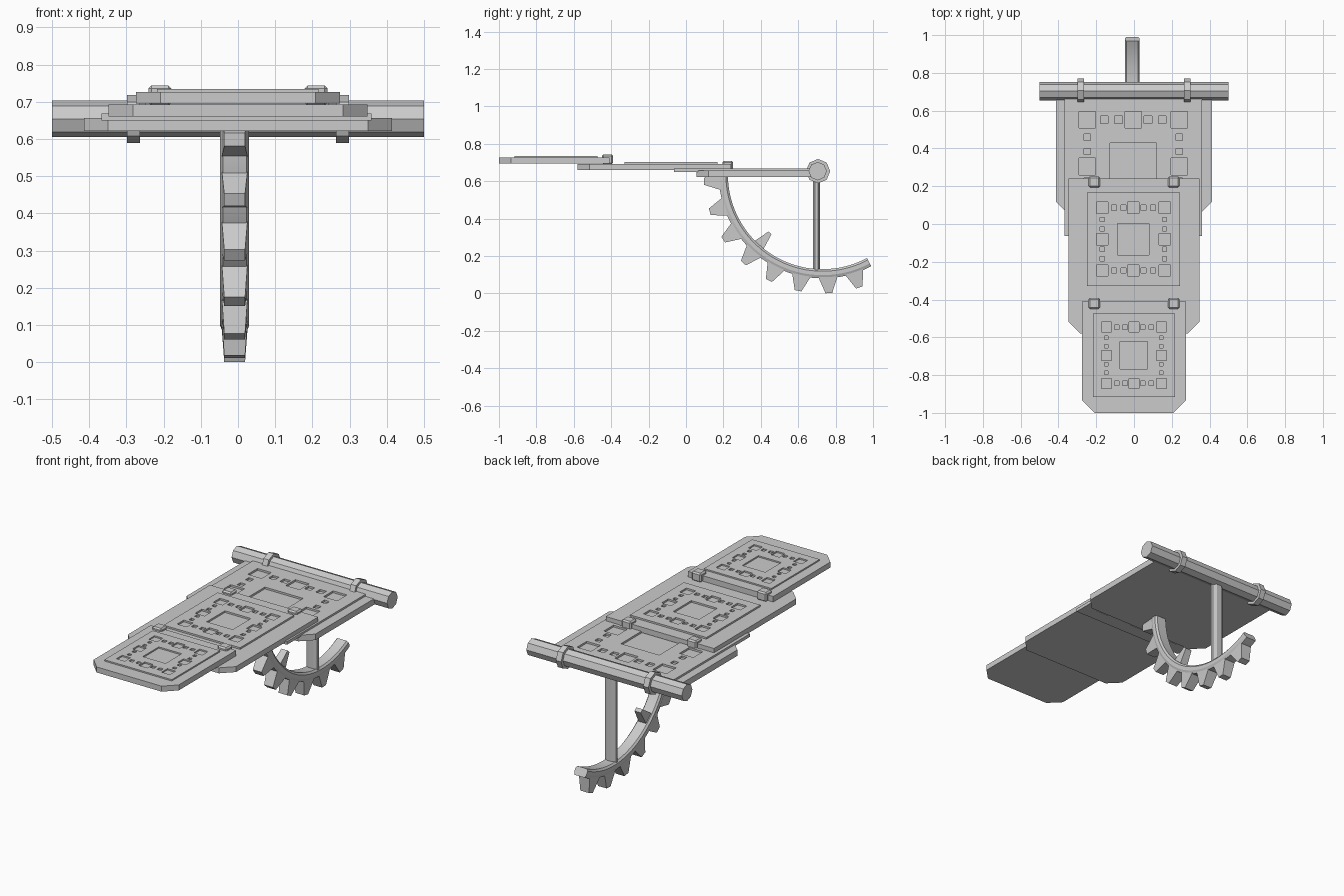
import bpy
import bmesh
from math import sin, cos, pi, radians
from mathutils import Matrix, Vector

if "Cube" in bpy.data.objects:
    bpy.data.objects.remove(bpy.data.objects["Cube"])

grey = bpy.data.materials.new("light_grey")
grey.use_nodes = True
grey.diffuse_color = (0.6, 0.6, 0.6, 1)
grey.node_tree.nodes["Principled BSDF"].inputs["Base Color"].default_value = (0.6, 0.6, 0.6, 1)


def finish(name, bm):
    bmesh.ops.recalc_face_normals(bm, faces=bm.faces)
    mesh = bpy.data.meshes.new(name)
    bm.to_mesh(mesh)
    bm.free()
    mesh.materials.append(grey)
    obj = bpy.data.objects.new(name, mesh)
    bpy.context.collection.objects.link(obj)
    return obj


def add_box(bm, x, y, z, sx, sy, sz):
    m = Matrix.Translation((x, y, z)) @ Matrix.Diagonal((sx, sy, sz, 1))
    return bmesh.ops.create_cube(bm, size=1, matrix=m)["verts"]


def rod(name, x, y, z, radius, length):
    """Eight-sided rod along x with a corner at the top."""
    bm = bmesh.new()
    m = Matrix.Translation((x, y, z)) @ Matrix.Rotation(pi / 2, 4, "Y")
    bmesh.ops.create_cone(bm, cap_ends=True, segments=8, radius1=radius,
                          radius2=radius, depth=length, matrix=m)
    return finish(name, bm)


def plate(name, hx, front, back, z0, z1, cut=0.065):
    """Slab with its two front corners cut off."""
    outline = [(-hx, back), (-hx, front + cut), (-hx + cut, front),
               (hx - cut, front), (hx, front + cut), (hx, back)]
    bm = bmesh.new()
    face = bm.faces.new([bm.verts.new((x, y, z0)) for x, y in outline])
    top = bmesh.ops.extrude_face_region(bm, geom=[face])["geom"]
    bmesh.ops.translate(bm, vec=(0, 0, z1 - z0),
                        verts=[v for v in top if isinstance(v, bmesh.types.BMVert)])
    return finish(name, bm)


def pocket_panel(name, cx, cy, hx, hy, z0, z1):
    """Thin raised panel with a frame of square pockets round a large one."""
    bm = bmesh.new()
    add_box(bm, cx, cy, (z0 + z1) / 2, 2 * hx, 2 * hy, z1 - z0)
    panel = finish(name, bm)
    spots = [(0, 0, 0.68)]
    ring = (-0.67, 0, 0.67)
    spots += [(u, v, 0.245) for u in ring for v in ring if u or v]
    for side in (-0.67, 0.67):
        for t in (-0.42, -0.215, 0.215, 0.42):
            spots += [(t, side, 0.11), (side, t, 0.09)]
    bm = bmesh.new()
    for u, v, s in spots:
        add_box(bm, cx + u * hx, cy + v * hy, z1, s * hx, s * hx, 0.1)
    cutter = finish("pocket_cutter", bm)
    cutter.hide_render = True
    mod = panel.modifiers.new("pockets", "BOOLEAN")
    mod.operation = "DIFFERENCE"
    mod.solver = "EXACT"
    mod.object = cutter
    bpy.context.view_layer.objects.active = panel
    bpy.ops.object.modifier_apply(modifier=mod.name)
    bpy.data.objects.remove(cutter)
    return panel


# Three overlapping plates with pocketed panels
plate("rear_plate", 0.414, 0.055, 0.69, 0.622, 0.657)
pocket_panel("rear_panel", -0.004, 0.305, 0.363, 0.368, 0.65, 0.668)
plate("middle_plate", 0.348, -0.58, 0.24, 0.661, 0.693)
pocket_panel("middle_panel", -0.003, -0.08, 0.246, 0.248, 0.69, 0.703)
plate("front_plate", 0.274, -1.0, -0.41, 0.695, 0.727)
pocket_panel("front_panel", -0.001, -0.695, 0.217, 0.222, 0.724, 0.735)

# Clips that hold the plates together
for label, y, z in (("middle", 0.223, 0.682), ("front", -0.42, 0.717)):
    for side, x in (("left", 0.21), ("right", -0.21)):
        bm = bmesh.new()
        add_box(bm, x, y, z, 0.062, 0.058, 0.054)
        bmesh.ops.bevel(bm, geom=bm.edges[:], offset=0.008, segments=1, affect="EDGES")
        finish(f"{label}_clip_{side}", bm)

# Hinge rod and its collars
rod("hinge_rod", 0, 0.704, 0.654, 0.049, 1.0)
for side, x in (("left", 0.281), ("right", -0.281)):
    rod(f"collar_{side}", x, 0.706, 0.654, 0.065, 0.034)

# Upright strut
MID_X = -0.009
bm = bmesh.new()
m = (Matrix.Translation((MID_X, 0.698, 0.37)) @ Matrix.Diagonal((0.036, 0.019, 0.52, 1))
     @ Matrix.Rotation(pi / 8, 4, "Z"))
bmesh.ops.create_cone(bm, cap_ends=True, segments=8, radius1=1.05, radius2=1.05,
                      depth=1, matrix=m)
finish("strut", bm)

# Curved rack, measured round its centre; angle 0 points down
CENTRE = Vector((MID_X, 0.73, 0.636))


def polar(angle, r, x, t=0):
    return CENTRE + Vector((x, -sin(angle) * r + cos(angle) * t,
                            -cos(angle) * r - sin(angle) * t))


section = [(-0.03, 0.506), (-0.039, 0.517), (-0.039, 0.538), (-0.032, 0.555)]
section += [(-x, r) for x, r in reversed(section)]
bm = bmesh.new()
steps = 40
rings = []
for i in range(steps + 1):
    a = radians(-28 + 117 * i / steps)
    rings.append([bm.verts.new(polar(a, r, x)) for x, r in section])
n = len(section)
for lower, upper in zip(rings, rings[1:]):
    for k in range(n):
        bm.faces.new((lower[k], lower[(k + 1) % n], upper[(k + 1) % n], upper[k]))
bm.faces.new(rings[0])
bm.faces.new(rings[-1])
rack = finish("curved_rack", bm)
bpy.ops.object.select_all(action="DESELECT")
rack.select_set(True)
bpy.context.view_layer.objects.active = rack
bpy.ops.object.shade_smooth_by_angle(angle=radians(20))


def add_tooth(bm, degrees, base, tip):
    """Tapered block; base and tip are (radius, width, thickness)."""
    a = radians(degrees)
    for v in bmesh.ops.create_cube(bm, size=1)["verts"]:
        r, w, d = tip if v.co.z > 0 else base
        v.co = polar(a, r, v.co.x * d, v.co.y * w)


bm = bmesh.new()
for i in range(8):
    add_tooth(bm, -18 + 14.95 * i, (0.54, 0.108, 0.07), (0.635, 0.036, 0.056))
finish("rack_teeth", bm)

# Small peg on the inside of the rack
bm = bmesh.new()
add_tooth(bm, 42, (0.52, 0.07, 0.05), (0.42, 0.022, 0.04))
finish("inner_peg", bm)
